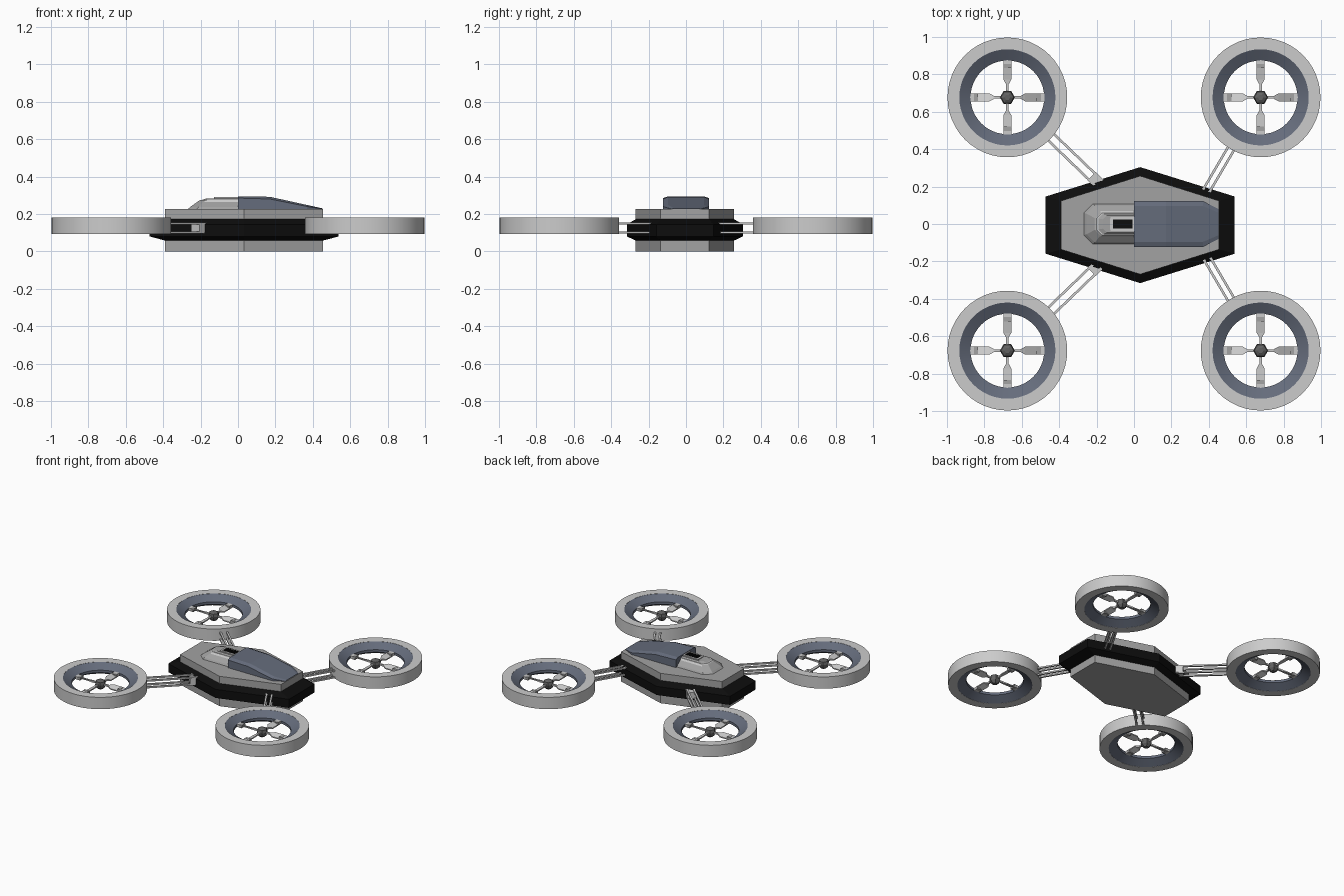
import bpy, bmesh
from math import pi, cos, sin
from mathutils import Vector, Matrix

if "Cube" in bpy.data.objects:
    bpy.data.objects.remove(bpy.data.objects["Cube"])


def material(name, rgb):
    m = bpy.data.materials.new(name)
    m.diffuse_color = (*rgb, 1)
    m.use_nodes = True
    m.node_tree.nodes["Principled BSDF"].inputs["Base Color"].default_value = m.diffuse_color
    return m


BLACK = material("black", (0.004, 0.004, 0.004))
BLUE = material("slate_blue", (0.13, 0.15, 0.20))
GREY = material("hull_grey", (0.36, 0.36, 0.36))
LIGHT = material("light_grey", (0.74, 0.74, 0.76))
DARK = material("hub_grey", (0.12, 0.12, 0.12))


def finish(name, bm, mat):
    bmesh.ops.recalc_face_normals(bm, faces=bm.faces)
    me = bpy.data.meshes.new(name)
    bm.to_mesh(me)
    bm.free()
    ob = bpy.data.objects.new(name, me)
    bpy.context.collection.objects.link(ob)
    me.materials.append(mat)
    return ob


def loft(name, rings, mat, closed=False):
    """Skin a stack of equal-length point loops; cap the ends or join them."""
    bm = bmesh.new()
    vs = [[bm.verts.new(p) for p in r] for r in rings]
    n = len(vs[0])
    pairs = list(zip(vs, vs[1:])) + ([(vs[-1], vs[0])] if closed else [])
    for a, b in pairs:
        for i in range(n):
            j = (i + 1) % n
            bm.faces.new((a[i], a[j], b[j], b[i]))
    if not closed:
        bm.faces.new(vs[0])
        bm.faces.new(vs[-1])
    return finish(name, bm, mat)


def box(name, c, size, mat, angle=0):
    bm = bmesh.new()
    bmesh.ops.create_cube(bm, size=1, matrix=Matrix.Translation(c)
                          @ Matrix.Rotation(angle, 4, 'Z') @ Matrix.Diagonal((*size, 1)))
    return finish(name, bm, mat)


def hexagon(x0, x1, end, mid, z):
    cy = -0.006
    return [(x0, cy - end, z), (0.033, cy - mid, z), (x1, cy - end, z),
            (x1, cy + end, z), (0.033, cy + mid, z), (x0, cy + end, z)]


# Hull: grey lower and upper plates around a wider black bumper
small, large = (-0.39, 0.455, 0.13, 0.263), (-0.472, 0.538, 0.153, 0.31)
loft("lower_hull", [hexagon(*small, 0), hexagon(*small, 0.065)], GREY)
loft("bumper", [hexagon(*small, 0.058), hexagon(*large, 0.08),
                hexagon(*large, 0.145), hexagon(*small, 0.172)], BLACK)
loft("upper_hull", [hexagon(*small, 0.165), hexagon(*small, 0.226)], GREY)

# Canopy: faceted wedge sloping down to the nose
def canopy_ring(x, w, shoulder, z, zs):
    return [(x, -w, 0.22), (x, -w, zs), (x, -shoulder, z),
            (x, shoulder, z), (x, w, zs), (x, w, 0.22)]


loft("canopy", [canopy_ring(0.0, 0.122, 0.095, 0.294, 0.285),
                canopy_ring(0.17, 0.122, 0.095, 0.292, 0.28),
                canopy_ring(0.37, 0.122, 0.095, 0.248, 0.240),
                canopy_ring(0.452, 0.08, 0.06, 0.230, 0.227)], BLUE)


# Rear deck: stepped, sloping octagonal housing behind the canopy
def deck(x0, w, cut, z, x1=0.005):
    return [(x1, -w, z), (x0 + cut, -w, z), (x0, -w + cut, z),
            (x0, w - cut, z), (x0 + cut, w, z), (x1, w, z)]


loft("rear_deck", [deck(-0.275, 0.112, 0.05, 0.22), deck(-0.255, 0.10, 0.045, 0.238),
                   deck(-0.21, 0.062, 0.03, 0.270), deck(-0.165, 0.045, 0.02, 0.284)], GREY)
loft("deck_trim", [deck(-0.24, 0.088, 0.04, 0.24), deck(-0.20, 0.060, 0.03, 0.276)], LIGHT)

# Vent: light frame with black slats
for s in (-1, 1):
    box("vent_frame_side", (-0.06, s * 0.031, 0.286), (0.13, 0.012, 0.008), LIGHT)
    box("vent_frame_end", (-0.06 + s * 0.06, 0, 0.286), (0.014, 0.06, 0.008), LIGHT)
box("vent_bed", (-0.06, 0, 0.284), (0.11, 0.052, 0.006), BLACK)
for i in range(5):
    box("vent_slat", (-0.1 + i * 0.02, 0, 0.289), (0.011, 0.05, 0.006), BLACK)


def circle(r, z, c, n=48):
    return [(c[0] + r * cos(2 * pi * i / n), c[1] + r * sin(2 * pi * i / n), z)
            for i in range(n)]


def smooth(ob):
    bpy.ops.object.select_all(action='DESELECT')
    ob.select_set(True)
    bpy.context.view_layer.objects.active = ob
    bpy.ops.object.shade_smooth_by_angle(angle=0.5)


# Rotors: ducted shroud, waisted blue lining, hub and four blades
def rotor(cx, cy):
    c = (cx, cy)
    duct = loft("rotor_shroud", [circle(0.257, 0.181, c), circle(0.32, 0.181, c),
                                 circle(0.32, 0.092, c), circle(0.257, 0.092, c)],
                LIGHT, True)
    lining = loft("rotor_lining", [circle(0.259, 0.181, c), circle(0.197, 0.146, c),
                                   circle(0.197, 0.127, c), circle(0.259, 0.092, c)],
                  BLUE, True)
    smooth(duct)
    smooth(lining)
    loft("rotor_hub", [circle(r, z, c, 6) for r, z in
                       ((0.018, 0.10), (0.036, 0.118), (0.040, 0.138),
                        (0.034, 0.158), (0.015, 0.168))], DARK)
    for k in range(4):
        turn = Matrix.Translation((cx, cy, 0.137)) @ Matrix.Rotation(k * pi / 2, 4, 'Z')
        blade = [(0.02, 0.006), (0.07, 0.007), (0.095, 0.021), (0.165, 0.021)]
        rings = []
        for r, w in blade:
            t = 0.006 if r < 0.09 else 0.004
            tilt = 0.0 if r < 0.09 else 0.008
            rings.append([turn @ Vector(p) for p in
                          ((r, -w, -t - tilt), (r, w, -t + tilt),
                           (r, w, t + tilt), (r, -w, t - tilt))])
        loft("rotor_blade", rings, LIGHT)
        box("blade_tip", turn @ Vector((0.18, 0, 0)),
            (0.04, 0.042, 0.02), GREY if k < 0 else LIGHT, k * pi / 2)
        box("blade_band", turn @ Vector((0.168, 0, 0)), (0.022, 0.043, 0.022), GREY, k * pi / 2)


# Arms: four thin rods joining hull and shroud
def arm(start, end, gap):
    a, b = Vector(start), Vector(end)
    d = b - a
    side = Vector((-d.y, d.x)).normalized() * gap
    ang = d.to_2d().angle_signed(Vector((1, 0)))
    for s in (-1, 1):
        for z in (0.1, 0.15):
            mid = (a + b) / 2 + side * s
            box("arm_rod", (mid.x, mid.y, z), (d.length, 0.013, 0.011), LIGHT, ang)
    return ang


for s in (-1, 1):
    rotor(-0.677, s * 0.677)
    rotor(0.677, s * 0.677)
    ang = arm((-0.19, s * 0.22), (-0.455, s * 0.475), 0.023)
    box("arm_bracket", (-0.205, s * 0.235, 0.125), (0.06, 0.062, 0.05), LIGHT, ang)
    arm((0.385, s * 0.175), (0.52, s * 0.405), 0.018)
